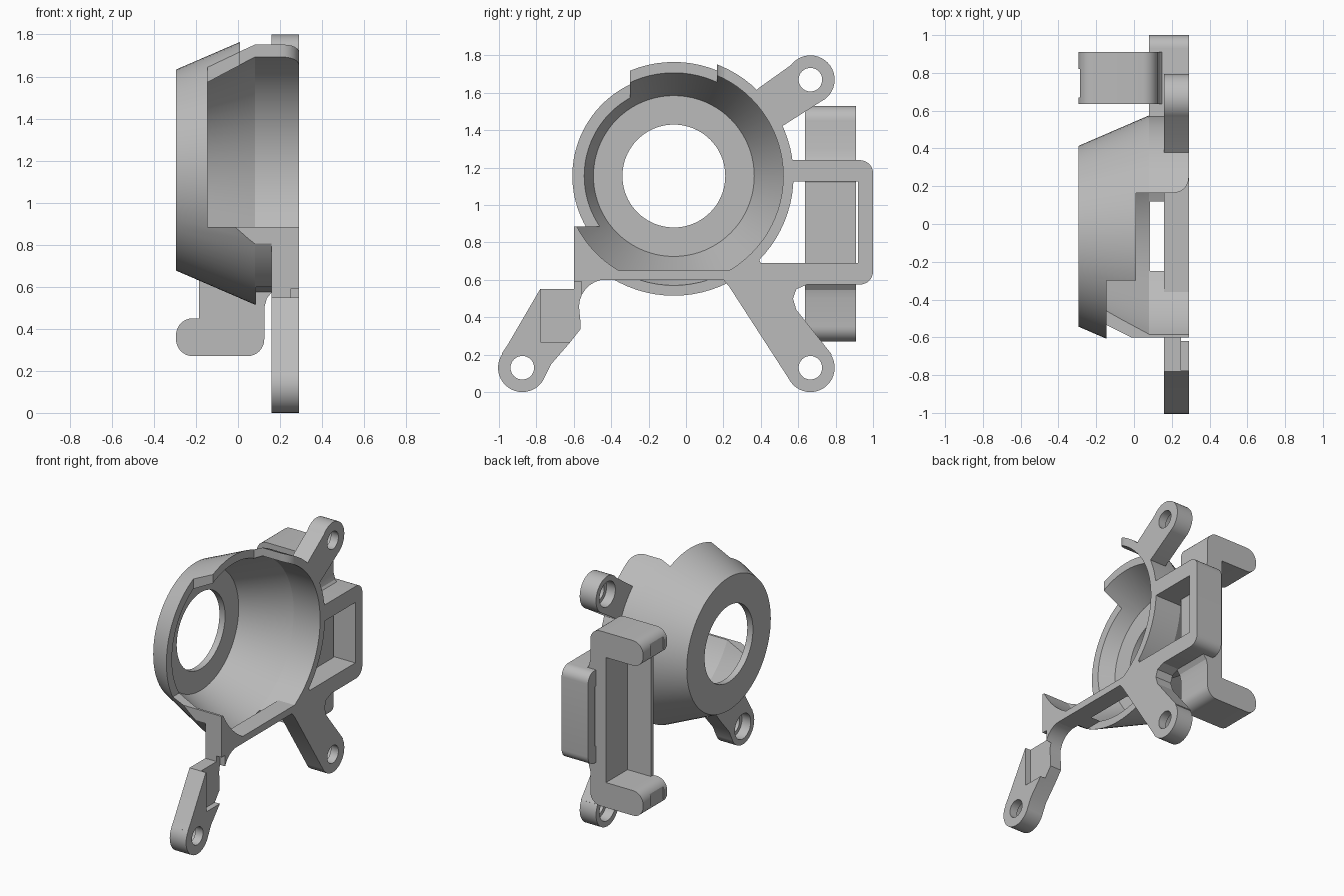
import bpy, bmesh
from math import sin, cos, pi, radians
from mathutils import Vector

if "Cube" in bpy.data.objects:
    bpy.data.objects.remove(bpy.data.objects["Cube"])

grey = bpy.data.materials.new("light grey plastic")
grey.use_nodes = True
GREY = (0.5, 0.5, 0.5, 1)
grey.diffuse_color = GREY
grey.node_tree.nodes["Principled BSDF"].inputs["Base Color"].default_value = GREY

CY, CZ = -0.065, 1.155          # cup axis
BACK, FRONT = 0.16, 0.29        # mounting plate faces
HUB_R, BORE_R, HOLE_R = 0.13, 0.09, 0.063


def finish(name, bm):
    bmesh.ops.recalc_face_normals(bm, faces=bm.faces)
    mesh = bpy.data.meshes.new(name)
    bm.to_mesh(mesh)
    bm.free()
    mesh.materials.append(grey)
    obj = bpy.data.objects.new(name, mesh)
    bpy.context.collection.objects.link(obj)
    return obj


def prism(name, axis, pts, a, b):
    """Extrude a 2D outline along an axis from a to b."""
    place = {"x": lambda u, v, t: (t, u, v),
             "y": lambda u, v, t: (u, t, v),
             "z": lambda u, v, t: (u, v, t)}[axis]
    bm = bmesh.new()
    face = bm.faces.new([bm.verts.new(place(u, v, a)) for u, v in pts])
    top = bmesh.ops.extrude_face_region(bm, geom=[face])["geom"]
    shift = Vector(place(0, 0, b - a))
    bmesh.ops.translate(bm, vec=shift, verts=[g for g in top if isinstance(g, bmesh.types.BMVert)])
    return finish(name, bm)


def arc(u, v, r, start, end, n=8):
    angles = [radians(start + (end - start) * i / n) for i in range(n + 1)]
    return [(u + r * cos(t), v + r * sin(t)) for t in angles]


def disc(u, v, r, n=40):
    return arc(u, v, r, 0, 360, n)[:-1]


def rect(u0, v0, u1, v1):
    return [(u0, v0), (u1, v0), (u1, v1), (u0, v1)]


def boolean(obj, other, op="DIFFERENCE"):
    mod = obj.modifiers.new(op, "BOOLEAN")
    mod.operation, mod.solver, mod.object = op, "EXACT", other
    bpy.context.view_layer.objects.active = obj
    bpy.ops.object.modifier_apply(modifier=mod.name)
    bpy.data.objects.remove(other)


def add_hub(obj, y, z):
    """Round screw hub with a through hole and a wider bore behind."""
    boolean(obj, prism("hub", "x", disc(y, z, HUB_R), BACK, FRONT), "UNION")
    boolean(obj, prism("hole", "x", disc(y, z, HOLE_R), 0, 1))
    boolean(obj, prism("bore", "x", disc(y, z, BORE_R), 0, 0.23))


# Conical cup with a round window in its floor
bm = bmesh.new()
profile = [(-0.295, 0.275), (-0.295, 0.478), (0.08, 0.64), (FRONT, 0.64),
           (FRONT, 0.585), (0.08, 0.585), (-0.25, 0.43), (-0.25, 0.275)]
ring = [bm.verts.new((x, CY, CZ + r)) for x, r in profile]
edges = [bm.edges.new((ring[i - 1], ring[i])) for i in range(len(ring))]
bmesh.ops.spin(bm, geom=ring + edges, cent=(0, CY, CZ), axis=(1, 0, 0),
               angle=2 * pi, steps=80)
bmesh.ops.remove_doubles(bm, verts=bm.verts, dist=0.0005)
cup = finish("conical_cup", bm)

# Stepped opening on the upper front, with one rounded corner
opening = [(-0.145, -1), (-0.145, -0.3), (0.01, -0.3), (0.01, 0.165)]
opening += arc(0.21, 0.245, 0.08, -90, 0) + [(0.5, 0.245), (0.5, -1)]
boolean(cup, prism("opening", "z", opening, 0.885, 2))
# Flat side and open slot at the bottom
boolean(cup, prism("side_trim", "z", rect(-0.144, -1, 0.5, -0.6), 0, 0.9))
boolean(cup, prism("bottom_trim", "x", rect(-1, 0, 1, 0.6), 0.085, 0.5))

# Lower plate with its diagonal leg
plate_outline = [(-0.6, 0.885), (-0.6, 0.6), (0.2, 0.6), (0.23, 0.565),
                 (0.56, 0.055), (0.78, 0.2), (0.59, 0.44), (0.572, 0.5),
                 (0.59, 0.55), (0.65, 0.576), (0.65, 0.69), (0.4, 0.69), (0.3, 0.885)]
plate = prism("lower_plate", "x", plate_outline, BACK, FRONT)
add_hub(plate, 0.665, 0.13)
# Round clearance that stops at a flat sill
clearance = prism("clearance", "x", disc(CY, CZ, 0.585, 80), 0, 1)
boolean(clearance, prism("sill", "x", rect(-1, 0, 1, 0.65), -1, 2))
boolean(plate, clearance)

# Upper arm
upper_arm = prism("upper_arm", "x", [(0.36, 1.6), (0.395, 1.63), (0.585, 1.765),
                                     (0.74, 1.565), (0.52, 1.425), (0.5, 1.42)], BACK, FRONT)
add_hub(upper_arm, 0.665, 1.67)

# Front arm, curved under the plate, with a shallow pocket
front_outline = [(-0.985, 0.205), (-0.955, 0.25), (-0.78, 0.55), (-0.6, 0.55), (-0.6, 0.602)]
front_outline += arc(-0.425, 0.455, 0.147, 90, 190)
front_outline += [(-0.565, 0.385), (-0.565, 0.335), (-0.62, 0.265), (-0.72, 0.15), (-0.76, 0.07)]
front_arm = prism("front_arm", "x", front_outline, BACK, FRONT)
add_hub(front_arm, -0.875, 0.13)
pocket = [(-0.775, 0.265), (-0.5, 0.265), (-0.56, 0.44), (-0.56, 0.59), (-0.775, 0.59)]
boolean(front_arm, prism("pocket", "x", pocket, 0.25, 0.5))

# Rear loop frame
loop = [(0.53, 1.24)] + arc(0.93, 1.17, 0.07, 90, 0) + arc(0.93, 0.645, 0.07, 0, -90)
loop += [(0.64, 0.575), (0.4, 0.62), (0.38, 0.69), (0.92, 0.69), (0.92, 1.125), (0.53, 1.125)]
prism("rear_loop", "x", loop, 0.08, FRONT)

# Clip: an upright bar with a rounded hook at each end, mirrored about mid height
MID, R = 0.9, 0.08
lower = [(0, 0.45)] + arc(-0.215, 0.37, R, 90, 180) + arc(-0.215, 0.35, R, 180, 270)
lower += arc(0.045, 0.35, R, -90, 0)
lower += [(0.125, 0.5), (0.137, 0.545), (0.165, 0.58), (0.165, 0.61), (0.125, 0.68)]
upper = [(u, 2 * MID - v) for u, v in reversed(lower)]
clip = prism("cable_clip", "y", lower + upper, 0.635, 0.91)
boolean(clip, prism("tip_notch", "z", rect(-0.4, 0.67, -0.285, 0.82), 0, 2))
prism("clip_side_wall", "y", rect(-0.185, 0.44, 0.01, 1.36), 0.635, 0.665)

# Smooth curved faces, keep edges sharp
bpy.ops.object.select_all(action="DESELECT")
for obj in bpy.context.scene.objects:
    if obj.type == "MESH" and grey.name in obj.data.materials:
        obj.select_set(True)
        bpy.context.view_layer.objects.active = obj
bpy.ops.object.shade_smooth_by_angle(angle=radians(20))
